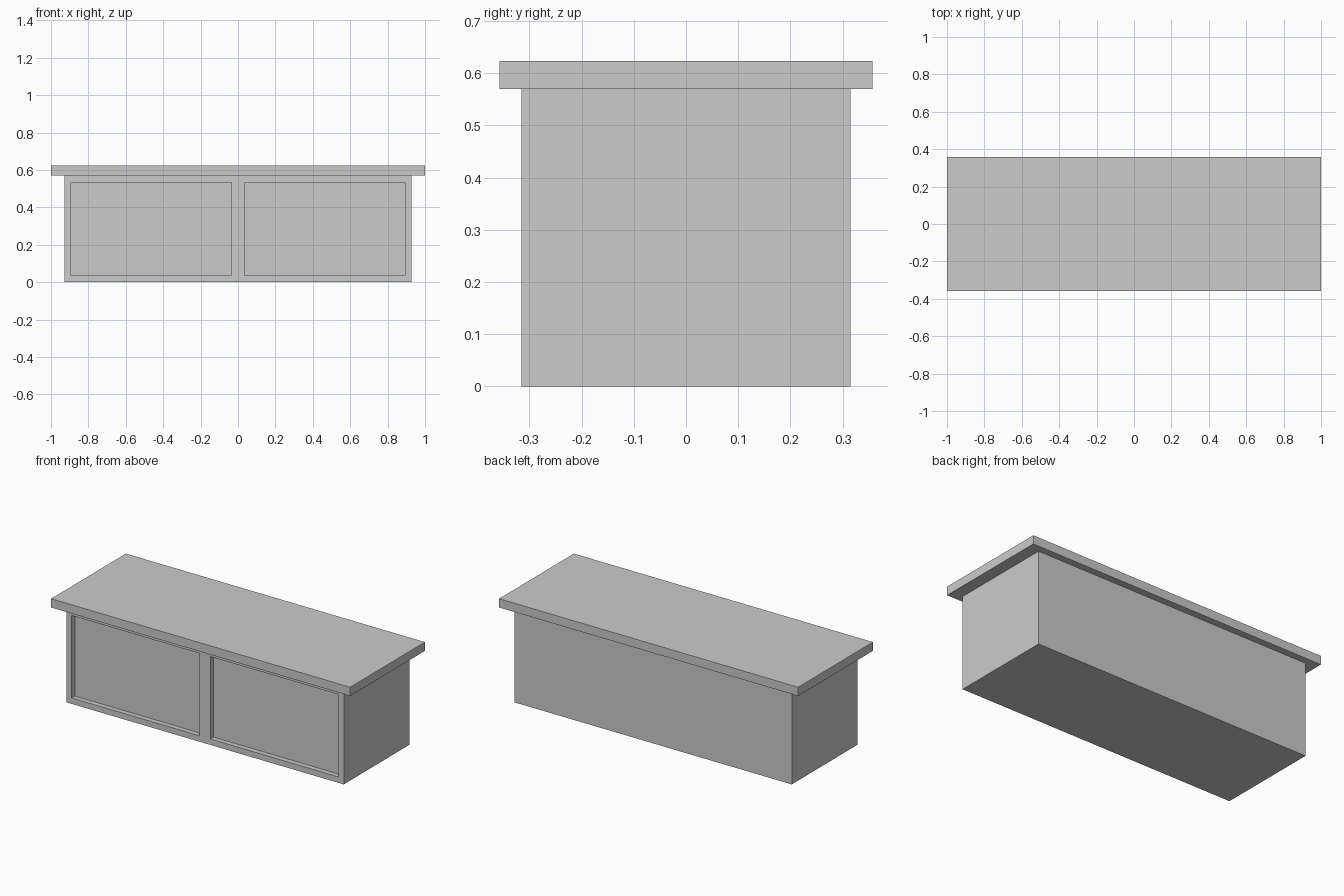
import bpy, bmesh
from mathutils import Matrix

if "Cube" in bpy.data.objects:
    bpy.data.objects.remove(bpy.data.objects["Cube"])

BODY = (1.856, 0.63, 0.57)      # cabinet width, depth, height
TOP = (2.0, 0.714, 0.053)       # overhanging top slab
FRAME = 0.036                   # frame width around each panel
RECESS = 0.03                   # panel depth


def box(bm, size, base_z):
    m = Matrix.Translation((0, 0, base_z + size[2] / 2)) @ Matrix.Diagonal((*size, 1))
    bmesh.ops.create_cube(bm, size=1, matrix=m)


def finish(bm, name):
    bmesh.ops.recalc_face_normals(bm, faces=bm.faces)
    mesh = bpy.data.meshes.new(name)
    bm.to_mesh(mesh)
    bm.free()
    obj = bpy.data.objects.new(name, mesh)
    bpy.context.collection.objects.link(obj)
    return obj


# Cabinet body, split down the middle, with two recessed front panels
bm = bmesh.new()
box(bm, BODY, 0)
bmesh.ops.bisect_plane(bm, geom=bm.verts[:] + bm.edges[:] + bm.faces[:],
                       plane_co=(0, 0, 0), plane_no=(1, 0, 0))
bm.normal_update()
front = [f for f in bm.faces if f.normal.y < -0.9]
bmesh.ops.inset_individual(bm, faces=front, thickness=FRAME, use_even_offset=True)
panels = bmesh.ops.extrude_discrete_faces(bm, faces=front)["faces"]
bmesh.ops.translate(bm, vec=(0, RECESS, 0),
                    verts=list({v for f in panels for v in f.verts}))
finish(bm, "cabinet_body")

# Top slab
bm = bmesh.new()
box(bm, TOP, BODY[2])
finish(bm, "top_slab")
